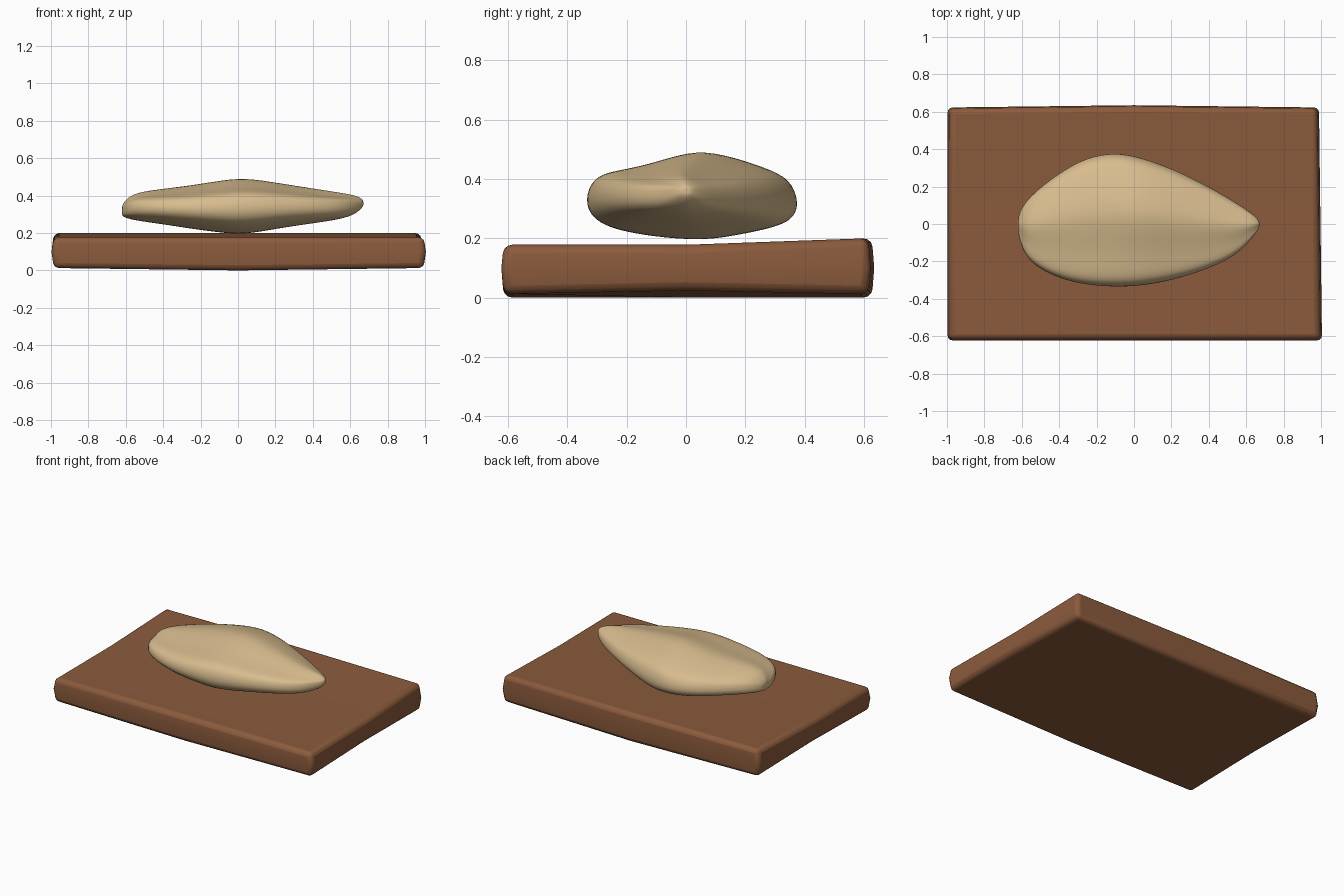
import bpy
import bmesh
import math
from mathutils import Vector

default_cube = bpy.data.objects.get("Cube")
if default_cube:
    bpy.data.objects.remove(default_cube, do_unlink=True)


def make_material(name, colour):
    material = bpy.data.materials.new(name)
    material.use_nodes = True
    material.diffuse_color = (*colour, 1)
    shader = material.node_tree.nodes["Principled BSDF"]
    shader.inputs["Base Color"].default_value = (*colour, 1)
    shader.inputs["Roughness"].default_value = 0.8
    return material


def make_object(name, bm, material):
    bmesh.ops.recalc_face_normals(bm, faces=bm.faces)
    mesh = bpy.data.meshes.new(name)
    bm.to_mesh(mesh)
    bm.free()
    mesh.materials.append(material)
    obj = bpy.data.objects.new(name, mesh)
    bpy.context.collection.objects.link(obj)
    return obj


def smooth(obj, angle):
    bpy.ops.object.select_all(action="DESELECT")
    obj.select_set(True)
    bpy.context.view_layer.objects.active = obj
    bpy.ops.object.shade_smooth_by_angle(angle=math.radians(angle))


wood = make_material("warm brown wood", (0.26, 0.105, 0.046))
dough = make_material("pale tan dough", (0.68, 0.5, 0.27))

# Serving board: a slab cut across its middle, slightly warped by hand
bm = bmesh.new()
bmesh.ops.create_cube(bm, size=2)
for axis in ("X", "Y", "Z"):
    normal = Vector((axis == "X", axis == "Y", axis == "Z"))
    bmesh.ops.bisect_plane(bm, geom=bm.verts[:] + bm.edges[:] + bm.faces[:],
                           plane_co=(0, 0, 0), plane_no=normal)
for vert in bm.verts:
    x, y, z = vert.co
    back = max(y, 0)
    waist = 1 - abs(z)
    vert.co.x = x * (0.985 + 0.012 * waist) - 0.008 * y * (x > 0)
    vert.co.y = y * (0.615 + 0.008 * waist) + 0.012 * (1 - abs(x)) * back
    if z > 0:
        vert.co.z = 0.178 + 0.022 * back
    elif z < 0:
        vert.co.z = 0.012 * abs(x) + 0.012 * (1 - abs(y)) * abs(x)
    else:
        vert.co.z = 0.1
board = make_object("serving_board", bm, wood)
bevel = board.modifiers.new("worn edges", "BEVEL")
bevel.width = 0.028
bevel.segments = 3
bevel.limit_method = "ANGLE"
bevel.angle_limit = math.radians(35)
smooth(board, 20)

# Dough: cross-section as fractions of the width and height
section = [(-1, .39), (-.95, .65), (-.82, .76), (-.45, .82), (0, 1), (.3, .97),
           (.8, .78), (.94, .65), (1, .39), (.94, .23), (.8, .14), (.3, .02),
           (0, 0), (-.5, .06), (-.88, .17)]
# Stations along the length: x, front, back, bottom, top
stations = [(-.62, -.05, .04, .29, .35), (-.6, -.13, .09, .28, .38),
            (-.55, -.22, .16, .265, .42), (-.4, -.3, .28, .245, .44),
            (-.25, -.335, .365, .22, .46), (-.1, -.345, .39, .2, .485),
            (.03, -.34, .365, .187, .503), (.2, -.31, .305, .22, .475),
            (.4, -.245, .205, .25, .442), (.55, -.17, .115, .272, .418),
            (.63, -.08, .06, .3, .403), (.67, -.025, .02, .34, .38)]
bm = bmesh.new()
rings = []
for x, front, back, low, high in stations:
    middle, half = (front + back) / 2, (back - front) / 2
    rings.append([bm.verts.new((x, middle + half * u, low + (high - low) * v))
                  for u, v in section])
count = len(section)
for first, second in zip(rings, rings[1:]):
    for i in range(count):
        j = (i + 1) % count
        bm.faces.new((first[i], first[j], second[j], second[i]))
# Each end closes on a centre point
for ring in (rings[0], rings[-1]):
    cap = bm.faces.new(ring)
    bmesh.ops.poke(bm, faces=[cap])
bread = make_object("shaped_dough", bm, dough)
rounding = bread.modifiers.new("soft surface", "SUBSURF")
rounding.levels = 2
rounding.render_levels = 2
smooth(bread, 60)
